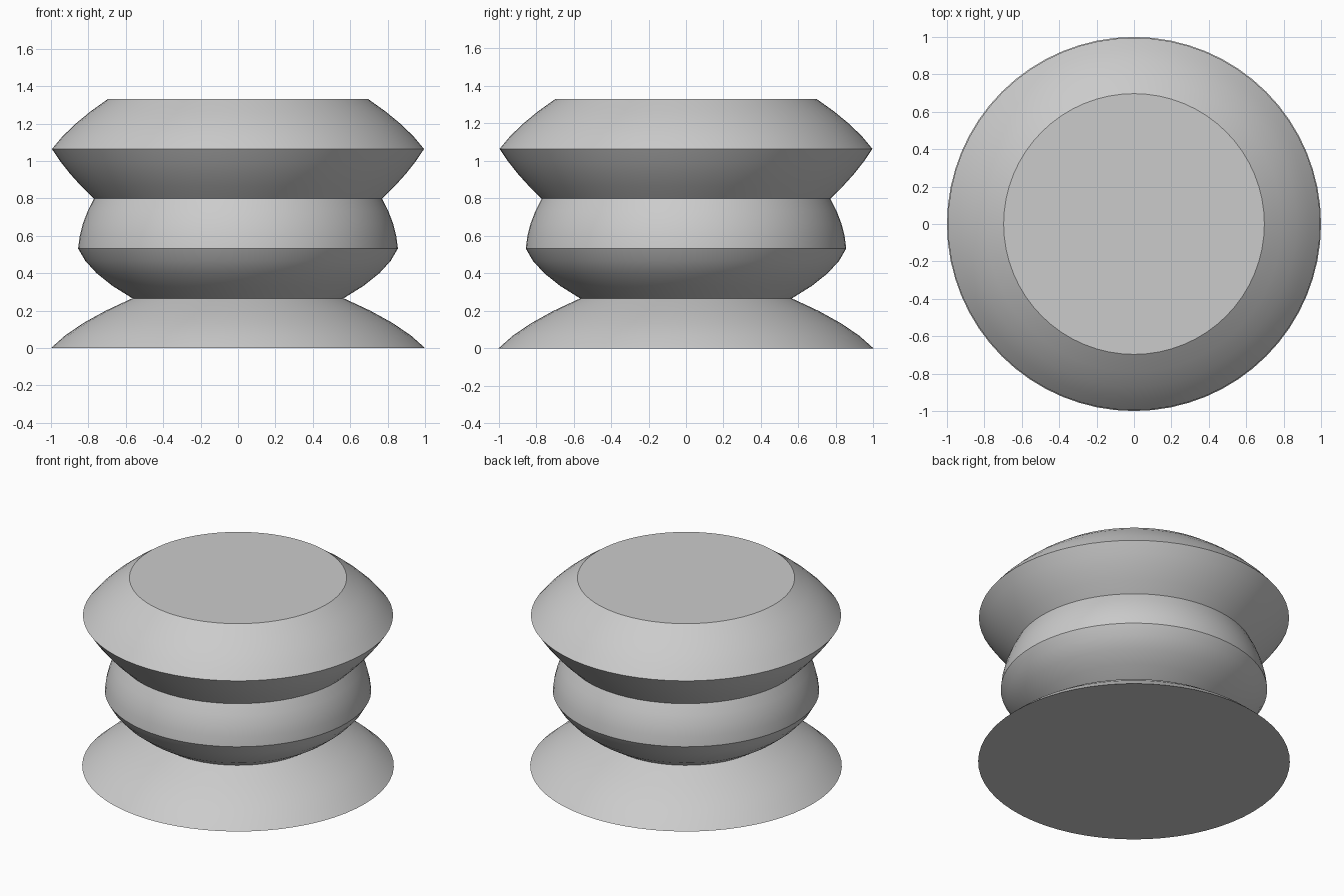
import bpy, bmesh, math

cube = bpy.data.objects.get("Cube")
if cube:
    bpy.data.objects.remove(cube, do_unlink=True)

grey = bpy.data.materials.new("plain grey")
grey.use_nodes = True
grey.diffuse_color = (0.6, 0.6, 0.6, 1)
grey.node_tree.nodes["Principled BSDF"].inputs["Base Color"].default_value = (0.6, 0.6, 0.6, 1)

SIDES = 64
STEPS = 4
HEIGHT = 1.33
# Radii of the creased rings, evenly spaced from bottom to top
RADII = [1.0, 0.565, 0.855, 0.77, 0.995, 0.697]
# Outward bulge of each band at mid height
BULGES = [0.045, 0.045, 0.017, 0.015, 0.025]

# Bellows profile: each band curves slightly outward between two creases
band = HEIGHT / len(BULGES)
profile = [(RADII[0], 0)]
for i, bulge in enumerate(BULGES):
    for s in range(1, STEPS + 1):
        t = s / STEPS
        r = RADII[i] * (1 - t) + RADII[i + 1] * t + 4 * bulge * t * (1 - t)
        profile.append((r, (i + t) * band))

# Revolve the profile and cap both ends
bm = bmesh.new()
rings = [[bm.verts.new((r * math.cos(math.tau * k / SIDES), r * math.sin(math.tau * k / SIDES), z))
          for k in range(SIDES)] for r, z in profile]
for low, high in zip(rings, rings[1:]):
    for k in range(SIDES):
        n = (k + 1) % SIDES
        bm.faces.new((low[k], low[n], high[n], high[k]))
bm.faces.new(rings[0][::-1])
bm.faces.new(rings[-1])

mesh = bpy.data.meshes.new("bellows_body")
bm.to_mesh(mesh)
bm.free()
mesh.materials.append(grey)
body = bpy.data.objects.new("bellows_body", mesh)
bpy.context.collection.objects.link(body)

# Smooth bands with sharp creases
bpy.context.view_layer.objects.active = body
body.select_set(True)
bpy.ops.object.shade_smooth_by_angle(angle=math.radians(28))
